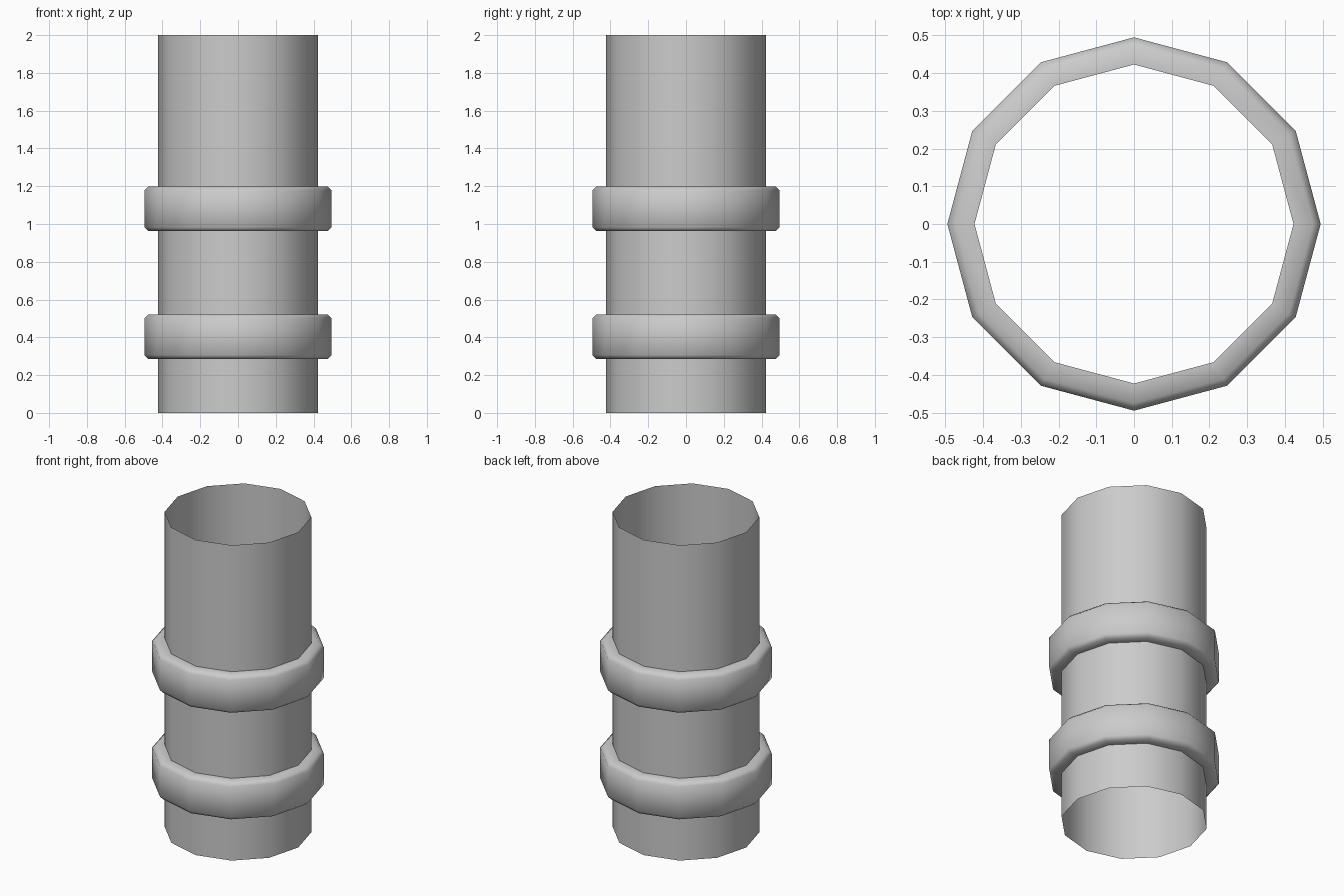
import bpy, bmesh, math

if "Cube" in bpy.data.objects:
    bpy.data.objects.remove(bpy.data.objects["Cube"])

SIDES = 12


def lathe(name, profile):
    """Sweep an open (radius, z) profile around z with 12 sides."""
    bm = bmesh.new()
    loops = []
    for r, z in profile:
        loops.append([bm.verts.new((r * math.cos(2 * math.pi * i / SIDES),
                                    r * math.sin(2 * math.pi * i / SIDES), z))
                      for i in range(SIDES)])
    for a, b in zip(loops, loops[1:]):
        for i in range(SIDES):
            j = (i + 1) % SIDES
            bm.faces.new((a[i], a[j], b[j], b[i]))
    mesh = bpy.data.meshes.new(name)
    bm.to_mesh(mesh)
    bm.free()
    obj = bpy.data.objects.new(name, mesh)
    bpy.context.collection.objects.link(obj)
    bpy.ops.object.select_all(action='DESELECT')
    obj.select_set(True)
    bpy.context.view_layer.objects.active = obj
    bpy.ops.object.shade_smooth_by_angle(angle=math.radians(50))
    return obj


# Open, thin-walled pipe
R = 0.423
lathe("pipe", [(R, 0), (R, 2)])

# Two raised collars with bevelled outer edges
OUT, BEV, HEIGHT = 0.495, 0.02, 0.236
for name, z in (("lower_collar", 0.286), ("upper_collar", 0.962)):
    top = z + HEIGHT
    lathe(name, [(R, z), (OUT - BEV, z), (OUT, z + BEV),
                 (OUT, top - BEV), (OUT - BEV, top), (R, top)])
